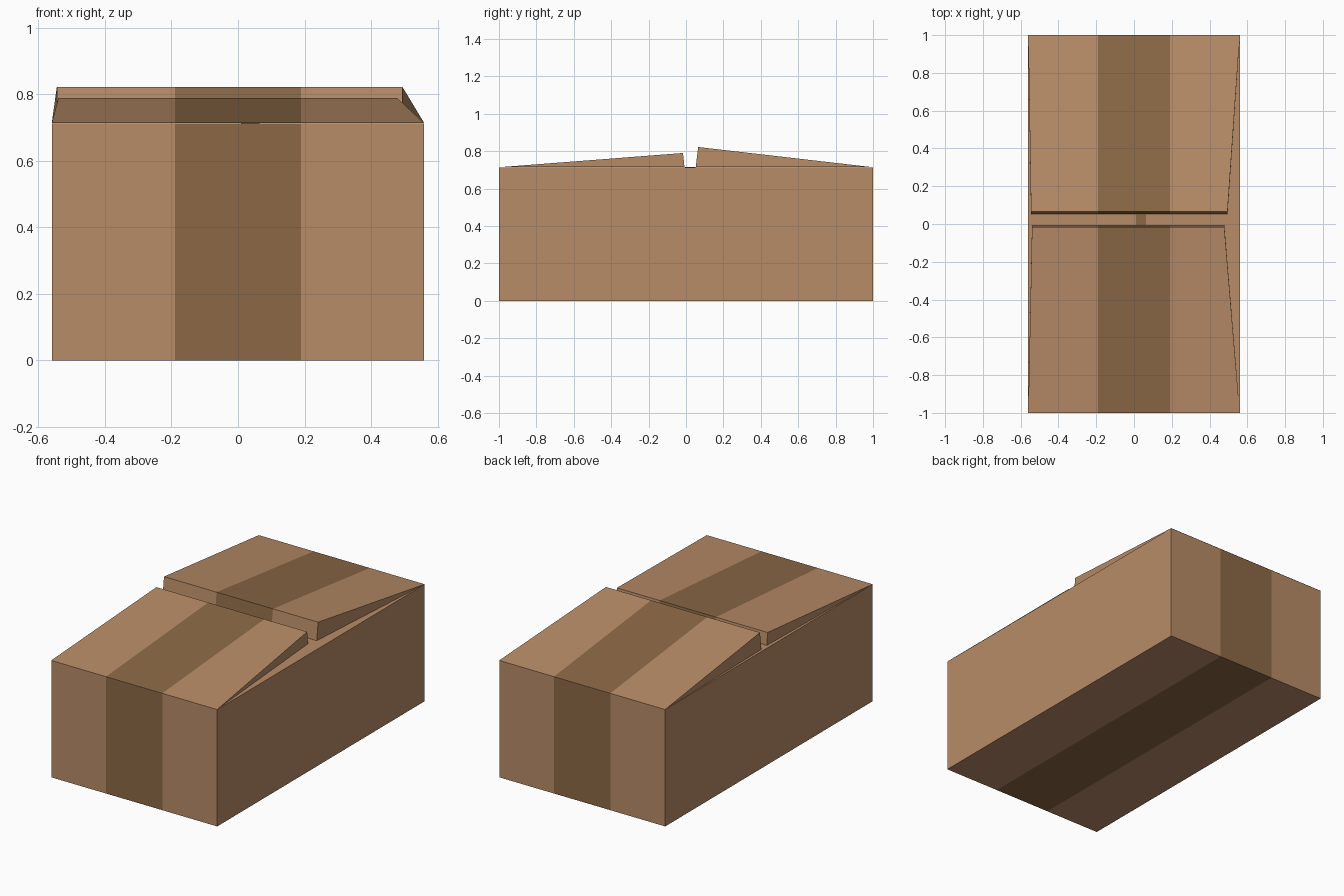
import bpy

if "Cube" in bpy.data.objects:
    bpy.data.objects.remove(bpy.data.objects["Cube"])

def mat(name, rgb):
    m = bpy.data.materials.new(name)
    m.diffuse_color = (*rgb, 1)
    m.use_nodes = True
    m.node_tree.nodes["Principled BSDF"].inputs["Base Color"].default_value = m.diffuse_color
    return m

CARD = mat("cardboard", (0.479, 0.262, 0.136))
TAPE = mat("brown tape", (0.262, 0.141, 0.061))
W, T, H = 0.56, 0.19, 0.713   # half width, half tape width, body height

def lofted(name, sections, top_tape=True):
    """Loft outlines across x; the middle strip becomes tape."""
    n = len(sections[0])
    verts = [v for s in sections for v in s]
    faces, idx = [], []
    for s in range(3):
        for i in range(n):
            j = (i + 1) % n
            a, b = s * n, (s + 1) * n
            faces.append((a + i, a + j, b + j, b + i))
            is_top = all(abs(sections[0][k][2] - H) < 1e-6 for k in (i, j))
            idx.append(1 if s == 1 and (top_tape or not is_top) else 0)
    faces += [tuple(range(n))[::-1], tuple(range(3 * n, 4 * n))]
    idx += [0, 0]
    me = bpy.data.meshes.new(name)
    me.from_pydata(verts, [], faces)
    me.materials.append(CARD)
    me.materials.append(TAPE)
    for p, k in zip(me.polygons, idx):
        p.material_index = k
    ob = bpy.data.objects.new(name, me)
    bpy.context.collection.objects.link(ob)
    # consistent outward normals
    import bmesh
    bm = bmesh.new()
    bm.from_mesh(me)
    bmesh.ops.recalc_face_normals(bm, faces=bm.faces)
    bm.to_mesh(me)
    bm.free()
    return ob

# box body, taped on front, bottom and back
lofted("box_body", [[(x, -1, 0), (x, 1, 0), (x, 1, H), (x, -1, H)]
                    for x in (-W, -T, T, W)], top_tape=False)

# two slightly raised lid flaps, tapering towards the middle
def flap(name, hinge_y, top_y, low_y, top_z, left, right):
    z = H + 0.001
    lofted(name, [[(xh, hinge_y, z), (xt, low_y, z), (xt, top_y, top_z)]
                  for xh, xt in ((-W, left), (-T, -T), (T, T), (W, right))])

flap("front_flap", -1, -0.016, -0.008, 0.79, -0.54, 0.478)
flap("back_flap", 1, 0.065, 0.052, 0.822, -0.545, 0.495)

# small piece of tape showing in the gap
bpy.ops.mesh.primitive_cube_add(size=1, location=(0.037, 0.022, H + 0.001))
patch = bpy.context.object
patch.name = "gap_tape"
patch.scale = (0.055, 0.056, 0.003)
patch.data.materials.append(TAPE)
